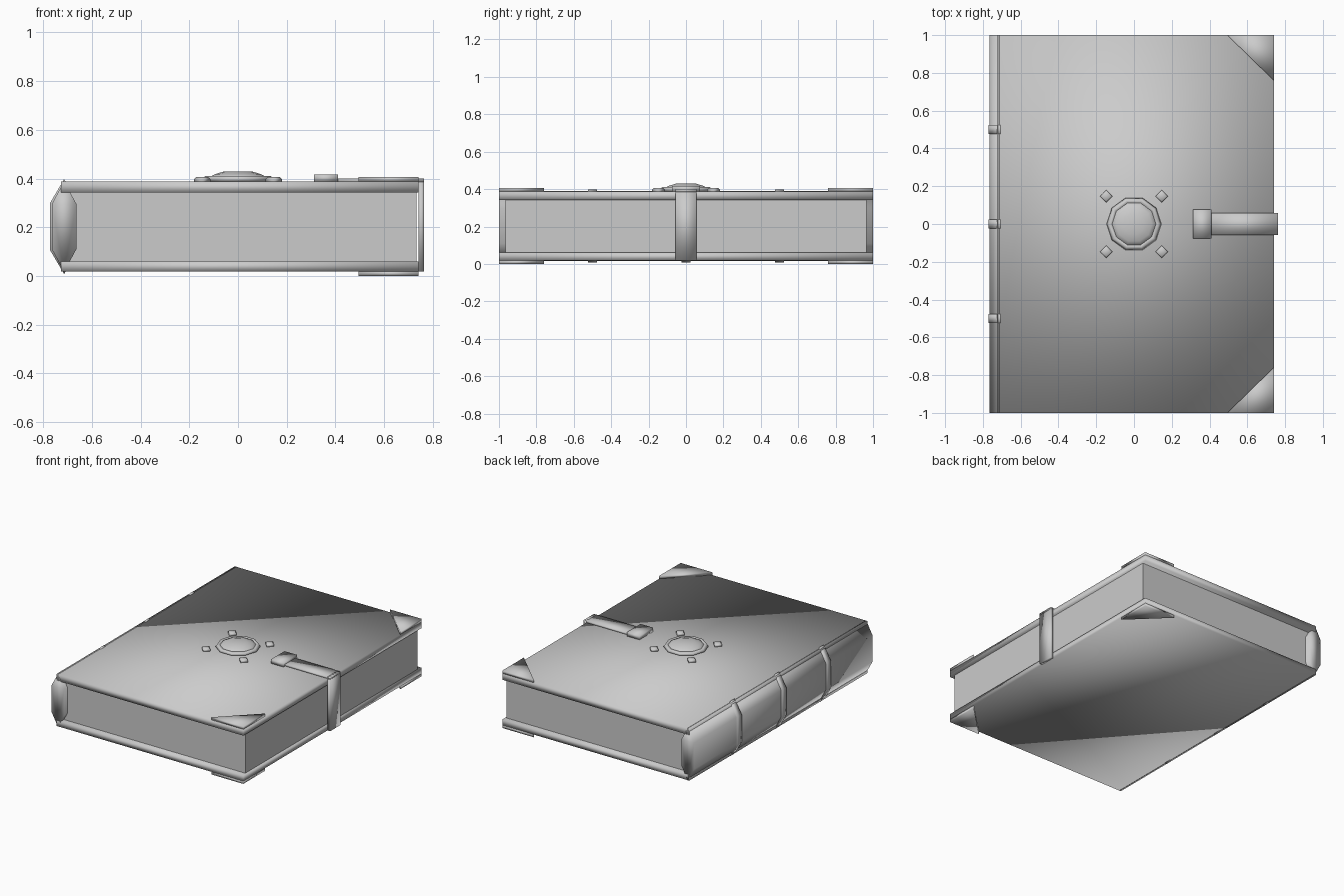
import bpy, bmesh, math
from mathutils import Matrix

if "Cube" in bpy.data.objects:
    bpy.data.objects.remove(bpy.data.objects["Cube"])

grey = bpy.data.materials.new("plain grey")
grey.diffuse_color = (0.6, 0.6, 0.6, 1)
grey.use_nodes = True
grey.node_tree.nodes["Principled BSDF"].inputs["Base Color"].default_value = grey.diffuse_color


def finish(name, bm, smooth=True):
    bmesh.ops.recalc_face_normals(bm, faces=bm.faces)
    for f in bm.faces:
        f.smooth = smooth
    me = bpy.data.meshes.new(name)
    bm.to_mesh(me)
    bm.free()
    me.materials.append(grey)
    ob = bpy.data.objects.new(name, me)
    bpy.context.collection.objects.link(ob)
    return ob


def box(name, x0, x1, y0, y1, z0, z1, smooth=True):
    bm = bmesh.new()
    m = Matrix.Translation(((x0 + x1) / 2, (y0 + y1) / 2, (z0 + z1) / 2))
    m = m @ Matrix.Diagonal((x1 - x0, y1 - y0, z1 - z0, 1))
    bmesh.ops.create_cube(bm, size=1, matrix=m)
    return finish(name, bm, smooth)


def prism(name, pts, offset, smooth=True):
    """Extrude a closed 3D outline by an offset."""
    bm = bmesh.new()
    f = bm.faces.new([bm.verts.new(p) for p in pts])
    r = bmesh.ops.extrude_face_region(bm, geom=[f], use_keep_orig=True)
    vs = [v for v in r["geom"] if isinstance(v, bmesh.types.BMVert)]
    bmesh.ops.translate(bm, verts=vs, vec=offset)
    return finish(name, bm, smooth)


def lathe(name, profile, n, cx=0, cy=0, closed=False, smooth=True):
    """Stack of n-sided rings (radius, z); closed makes a hoop, open gets caps."""
    bm = bmesh.new()
    rings = [[bm.verts.new((cx + r * math.cos(2 * math.pi * i / n),
                            cy + r * math.sin(2 * math.pi * i / n), z))
              for i in range(n)] for r, z in profile]
    pairs = list(zip(rings, rings[1:]))
    if closed:
        pairs.append((rings[-1], rings[0]))
    for a, b in pairs:
        for i in range(n):
            j = (i + 1) % n
            bm.faces.new((a[i], a[j], b[j], b[i]))
    if not closed:
        bm.faces.new(rings[0])
        bm.faces.new(rings[-1])
    return finish(name, bm, smooth)


def hexagon(y, rx, rz):
    return [(-0.714 + rx * math.sin(k * math.pi / 3), y,
             0.203 + rz * math.cos(k * math.pi / 3)) for k in range(6)]


# Covers and page block
box("bottom_cover", -0.726, 0.742, -1, 1, 0.019, 0.06)
box("top_cover", -0.726, 0.742, -1, 1, 0.342, 0.387)
box("pages", -0.71, 0.733, -0.965, 0.965, 0.055, 0.347, smooth=False)

# Six-sided spine with three raised bands
prism("spine", hexagon(-1, 0.058, 0.186), (0, 2, 0))
for i, y in enumerate((-0.5, 0, 0.5)):
    prism(f"spine_band_{i + 1}", hexagon(y - 0.024, 0.066, 0.195), (0, 0.048, 0))

# Metal corner plates on the fore edge
for side, z in (("bottom", 0.0), ("top", 0.387)):
    for end, s in (("front", -1), ("back", 1)):
        prism(f"{side}_{end}_corner",
              [(0.742, s, z), (0.494, s, z), (0.742, s * 0.758, z)], (0, 0, 0.02))

# Clasp strap and buckle
box("strap_top", 0.40, 0.763, -0.057, 0.057, 0.385, 0.4)
box("strap_side", 0.742, 0.763, -0.057, 0.057, 0.019, 0.4)
box("buckle", 0.312, 0.41, -0.076, 0.076, 0.387, 0.416)

# Medallion: ten-sided ring, cut gem, four diamond studs
lathe("medallion_ring", [(0.145, 0.395), (0.135, 0.41), (0.118, 0.41),
                         (0.11, 0.395), (0.125, 0.385)], 10, closed=True)
lathe("medallion_gem", [(0.125, 0.385), (0.115, 0.408), (0.095, 0.418),
                        (0.055, 0.43)], 10)
for i, (sx, sy) in enumerate(((-1, -1), (1, -1), (1, 1), (-1, 1))):
    lathe(f"stud_{i + 1}", [(0.034, 0.385), (0.034, 0.398), (0.024, 0.406)], 4,
          sx * 0.147, sy * 0.147)
